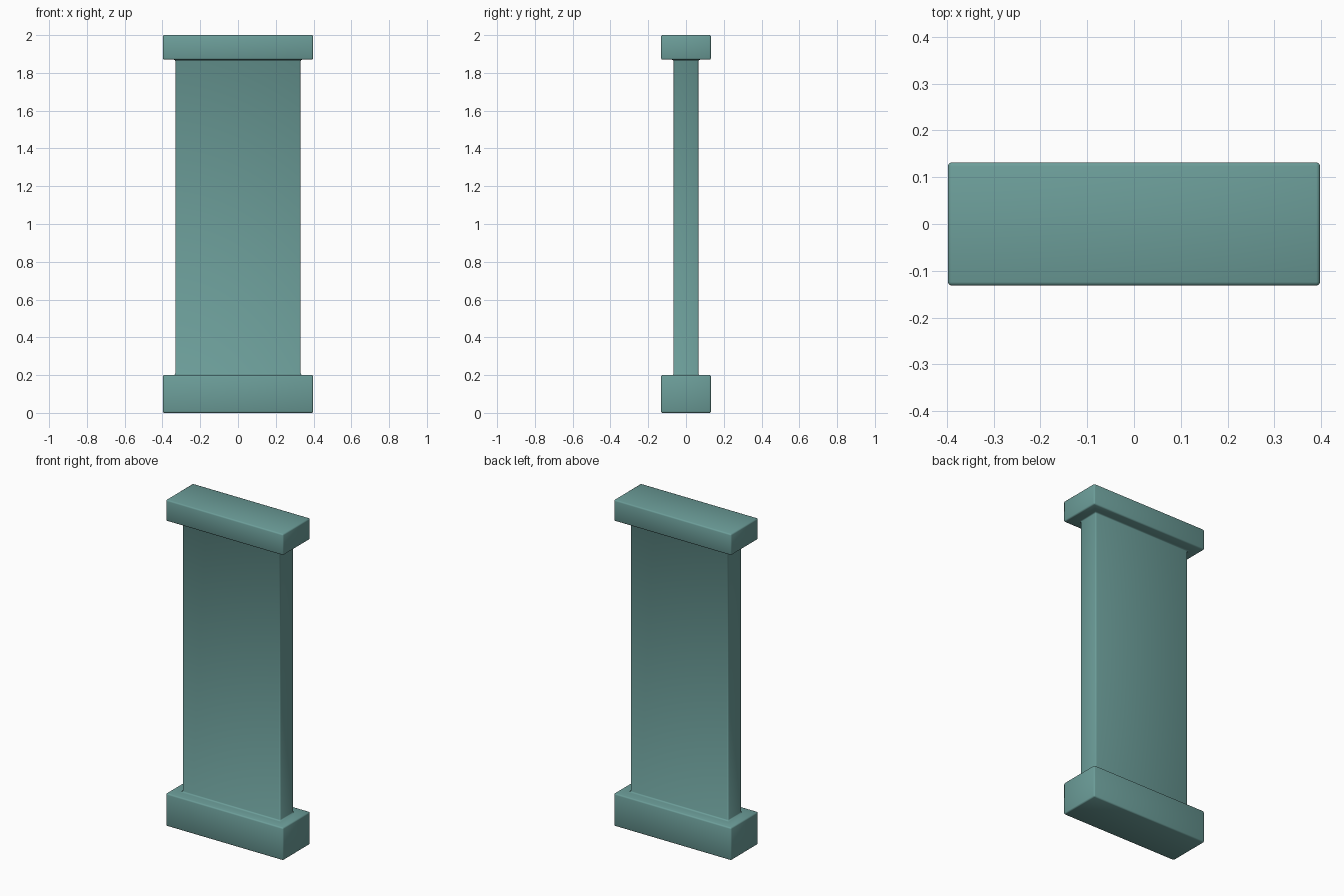
import bpy, bmesh

if "Cube" in bpy.data.objects:
    bpy.data.objects.remove(bpy.data.objects["Cube"])

teal = bpy.data.materials.new("muted_teal")
teal.diffuse_color = (0.15, 0.34, 0.32, 1)
teal.use_nodes = True
teal.node_tree.nodes["Principled BSDF"].inputs["Base Color"].default_value = teal.diffuse_color

# Stepped profile: half width, half depth, height (plinth, shaft, cap)
sections = [(0.398, 0.132, 0.0), (0.398, 0.132, 0.2),
            (0.332, 0.066, 0.2), (0.332, 0.066, 1.87),
            (0.398, 0.132, 1.87), (0.398, 0.132, 2.0)]

bm = bmesh.new()
rings = [[bm.verts.new((sx * w, sy * d, z))
          for sx, sy in ((-1, -1), (1, -1), (1, 1), (-1, 1))]
         for w, d, z in sections]

# Sides and ledges between neighbouring sections
for low, high in zip(rings, rings[1:]):
    for i in range(4):
        j = (i + 1) % 4
        bm.faces.new((low[i], low[j], high[j], high[i]))

# Closed ends
bm.faces.new(rings[0][::-1])
bm.faces.new(rings[-1])
bmesh.ops.recalc_face_normals(bm, faces=bm.faces)

mesh = bpy.data.meshes.new("pillar_slab")
bm.to_mesh(mesh)
bm.free()
mesh.materials.append(teal)
pillar = bpy.data.objects.new("pillar_slab", mesh)
bpy.context.collection.objects.link(pillar)

# Small rounding on every edge, including the inner corners
bevel = pillar.modifiers.new("soft_edges", 'BEVEL')
bevel.width = 0.008
bevel.segments = 2
bevel.limit_method = 'ANGLE'
for face in mesh.polygons:
    face.use_smooth = True
